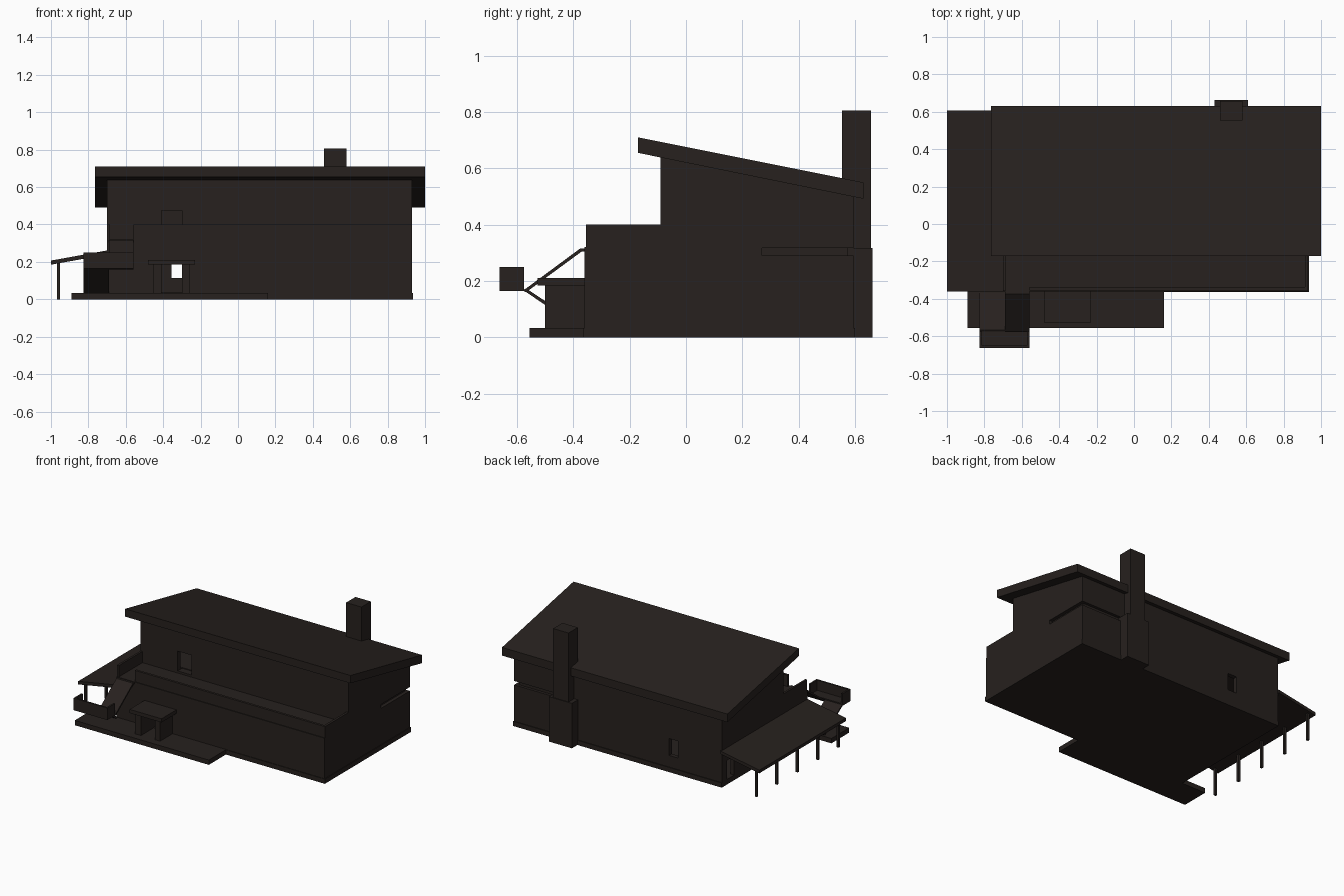
import bpy, bmesh

if "Cube" in bpy.data.objects:
    bpy.data.objects.remove(bpy.data.objects["Cube"])

mat = bpy.data.materials.new("dark_brown")
mat.diffuse_color = (0.02, 0.015, 0.013, 1)
mat.use_nodes = True
mat.node_tree.nodes["Principled BSDF"].inputs["Base Color"].default_value = mat.diffuse_color


def prism(name, pts, a, b, axis="x"):
    """Extrude a (y,z) profile along x, or an (x,z) profile along y."""
    bm = bmesh.new()
    rings = []
    for t in (a, b):
        rings.append([bm.verts.new((t, p, z) if axis == "x" else (p, t, z)) for p, z in pts])
    bm.faces.new(rings[0])
    bm.faces.new(rings[1])
    n = len(pts)
    for i in range(n):
        j = (i + 1) % n
        bm.faces.new((rings[0][i], rings[0][j], rings[1][j], rings[1][i]))
    bmesh.ops.recalc_face_normals(bm, faces=bm.faces)
    me = bpy.data.meshes.new(name)
    bm.to_mesh(me)
    bm.free()
    ob = bpy.data.objects.new(name, me)
    bpy.context.collection.objects.link(ob)
    me.materials.append(mat)
    return ob


def box(name, x0, x1, y0, y1, z0, z1):
    return prism(name, [(y0, z0), (y1, z0), (y1, z1), (y0, z1)], x0, x1)


def cut(target, *b):
    cutter = box("cutter", *b)
    cutter.hide_render = True
    m = target.modifiers.new("cut", "BOOLEAN")
    m.operation = "DIFFERENCE"
    m.solver = "EXACT"
    m.object = cutter
    bpy.context.view_layer.objects.active = target
    bpy.ops.object.modifier_apply(modifier=m.name)
    bpy.data.objects.remove(cutter)


# Hollow two-storey house body with stepped profile
house = prism("house_walls", [(-.36, 0), (.595, 0), (.595, .502), (-.09, .639),
                              (-.09, .32), (-.36, .32)], -.70, .93)
for b in [
    (-.67, .90, -.33, .565, .035, .28),      # lower interior
    (-.67, .90, -.06, .565, .34, .48),       # upper interior
    (-.41, -.30, -.40, -.31, .036, .185),    # front door
    (-.41, -.30, -.12, -.04, .335, .475),    # terrace door
    (-.355, -.285, .55, .62, .115, .235),    # back window
    (-.73, -.65, .46, .54, .036, .17),       # side door
    (.905, .96, .27, .62, .29, .318),        # corner slot, right side
    (.61, .96, .575, .62, .29, .318),        # corner slot, back
]:
    cut(house, *b)

# Plinth and front patio
box("plinth", -.70, .935, -.364, .60, 0, .033)
box("patio", -.89, .16, -.555, -.355, 0, .034)

# Sloping main roof
prism("main_roof", [(-.17, .655), (-.17, .71), (.63, .55), (.63, .492)], -.765, 1.0)

# Chimney with wider base
box("chimney_stack", .46, .58, .553, .657, .3, .806)
box("chimney_base", .43, .61, .58, .662, 0, .318)

# Terrace parapet with a gap for the stairs
box("parapet_front", -.56, .93, -.355, -.338, .315, .40)
box("parapet_right", .913, .93, -.338, -.085, .315, .40)
box("parapet_left", -.70, -.685, -.355, -.085, .315, .40)

# Entrance porch
box("entrance_roof", -.48, -.23, -.527, -.355, .185, .211)
for x0, x1 in ((-.455, -.41), (-.30, -.26)):
    box("entrance_side_wall", x0, x1, -.50, -.355, .03, .187)

# Outside stair: upper ramp, landing with low walls, lower ramp
prism("upper_stair", [(-.578, .166), (-.375, .316), (-.35, .316), (-.35, .305),
                      (-.37, .305), (-.568, .160)], -.69, -.56)
prism("lower_stair", [(-.578, .168), (-.568, .174), (-.365, .04), (-.375, .03)], -.825, -.69)
box("landing_floor", -.825, -.56, -.662, -.575, .165, .178)
box("landing_front_wall", -.825, -.56, -.662, -.65, .165, .25)
for x in (-.825, -.572):
    box("landing_end_wall", x, x + .012, -.65, -.575, .165, .25)

# Side porch: sloping canopy on five posts
prism("porch_canopy", [(-1.0, .185), (-.695, .24), (-.695, .262), (-1.0, .207)], -.36, .608, "y")
for i in range(5):
    y = -.335 + i * .229
    box("porch_post", -.967, -.951, y - .008, y + .008, 0, .20)
